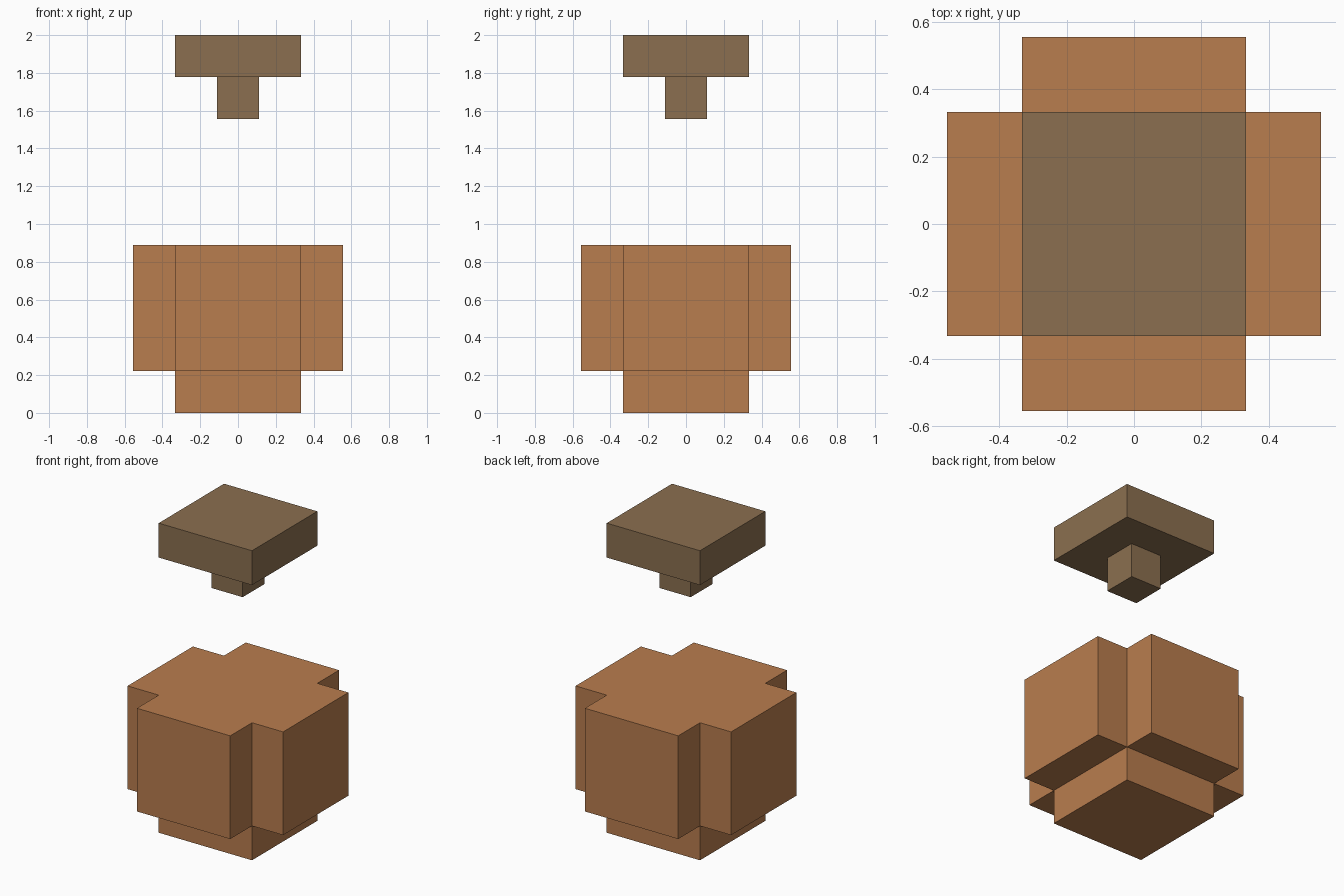
import bpy
import bmesh
from mathutils import Matrix

cube = bpy.data.objects.get("Cube")
if cube:
    bpy.data.objects.remove(cube, do_unlink=True)

U = 2 / 9  # grid step shared by every part


def material(name, rgb):
    mat = bpy.data.materials.new(name)
    mat.use_nodes = True
    color = (*rgb, 1)
    mat.diffuse_color = color
    mat.node_tree.nodes["Principled BSDF"].inputs["Base Color"].default_value = color
    return mat


def block(width, height, bottom):
    """Square block centred on the z axis."""
    bm = bmesh.new()
    bmesh.ops.create_cube(bm, size=1)
    bm.transform(Matrix.Translation((0, 0, bottom + height / 2))
                 @ Matrix.Diagonal((width, width, height, 1)))
    bm.normal_update()
    return bm


def push_out(bm, faces, distance):
    """Extrude each face separately along its own normal."""
    new = bmesh.ops.extrude_discrete_faces(bm, faces=faces)["faces"]
    for face in new:
        bmesh.ops.translate(bm, verts=face.verts, vec=face.normal * distance)


def bottom_face(bm):
    return min(bm.faces, key=lambda f: f.calc_center_median().z)


def finish(bm, name, mat):
    bmesh.ops.recalc_face_normals(bm, faces=bm.faces)
    mesh = bpy.data.meshes.new(name)
    bm.to_mesh(mesh)
    bm.free()
    mesh.materials.append(mat)
    obj = bpy.data.objects.new(name, mesh)
    bpy.context.collection.objects.link(obj)


clay = material("clay_orange", (0.485, 0.205, 0.077))
wood = material("dull_brown", (0.258, 0.159, 0.080))

# Cross-shaped body: a cube with four side arms and a foot pushed out
bm = block(3 * U, 3 * U, U)
faces = [f for f in bm.faces if f.normal.z < 0.5]
push_out(bm, faces, U)
finish(bm, "pot_body", clay)

# Floating lid with a small square stem underneath
bm = block(3 * U, U, 8 * U)
under = bottom_face(bm)
bmesh.ops.inset_individual(bm, faces=[under], thickness=U, use_even_offset=True)
bm.normal_update()
under = min((f for f in bm.faces if f.normal.z < -0.5),
            key=lambda f: f.calc_center_median().xy.length)
push_out(bm, [under], U)
finish(bm, "lid_with_stem", wood)
